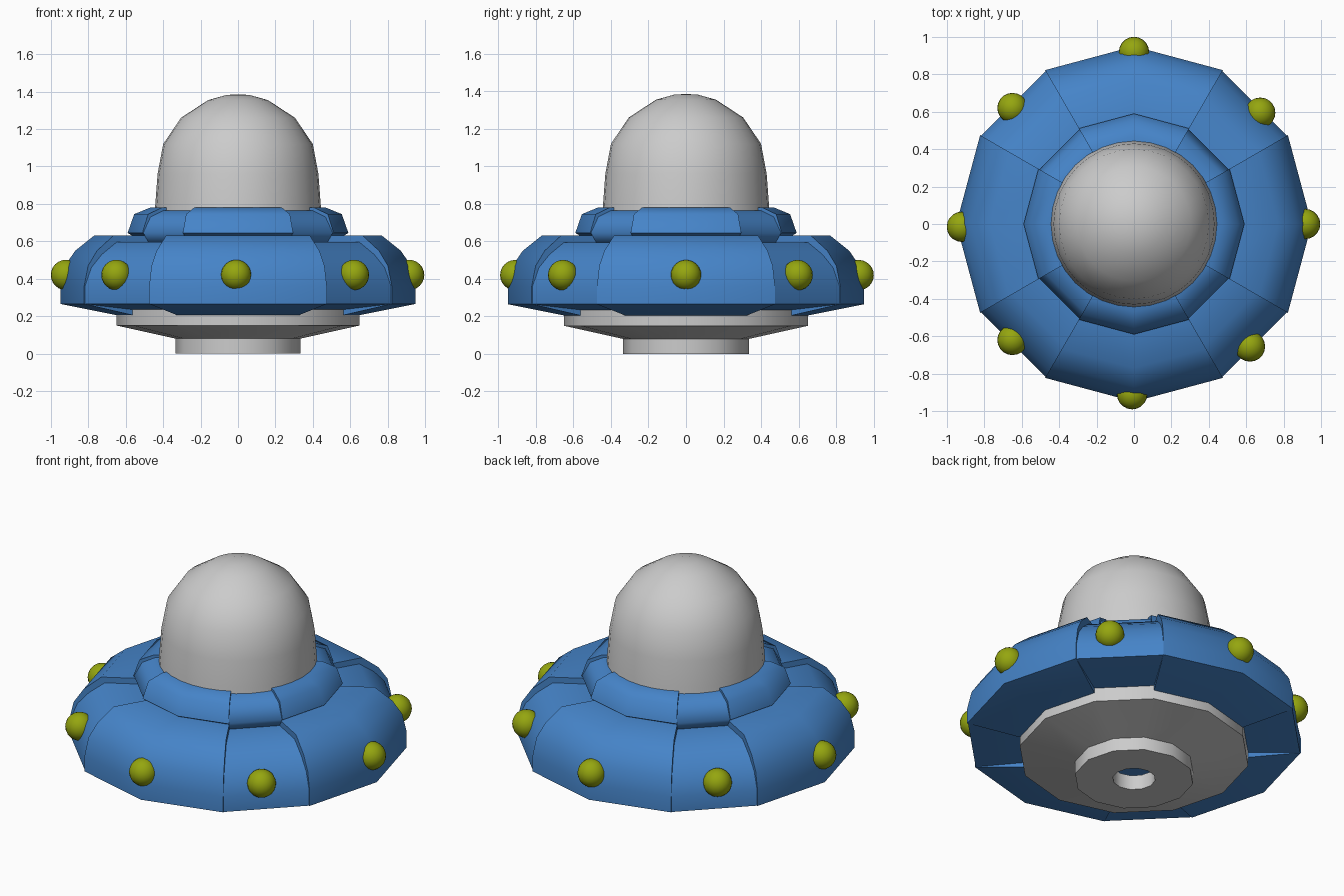
import bpy, bmesh
from math import sin, cos, pi, radians

if "Cube" in bpy.data.objects:
    bpy.data.objects.remove(bpy.data.objects["Cube"])


def material(name, rgb):
    m = bpy.data.materials.new(name)
    m.diffuse_color = (*rgb, 1)
    m.use_nodes = True
    m.node_tree.nodes["Principled BSDF"].inputs["Base Color"].default_value = m.diffuse_color
    return m


BLUE = material("blue_paint", (0.06, 0.23, 0.58))
GREEN = material("lime_glass", (0.30, 0.38, 0.005))


def finish(name, bm, mat=None, angle=60):
    bmesh.ops.remove_doubles(bm, verts=bm.verts, dist=1e-5)
    bmesh.ops.recalc_face_normals(bm, faces=bm.faces)
    me = bpy.data.meshes.new(name)
    bm.to_mesh(me)
    bm.free()
    ob = bpy.data.objects.new(name, me)
    bpy.context.collection.objects.link(ob)
    if mat:
        me.materials.append(mat)
    bpy.ops.object.select_all(action='DESELECT')
    bpy.context.view_layer.objects.active = ob
    ob.select_set(True)
    bpy.ops.object.shade_smooth_by_angle(angle=radians(angle))
    return ob


def sweep(bm, profile, start, end, steps, closed):
    """Sweep an (r, z) profile around z; closed profiles of partial sweeps get end caps."""
    rings = []
    for i in range(steps + 1):
        a = radians(start + (end - start) * i / steps)
        rings.append([bm.verts.new((r * cos(a), r * sin(a), z)) for r, z in profile])
    n = len(profile)
    for A, B in zip(rings, rings[1:]):
        for j in range(n if closed else n - 1):
            k = (j + 1) % n
            bm.faces.new((A[j], B[j], B[k], A[k]))
    if closed and end - start < 360:
        bm.faces.new(rings[0])
        bm.faces.new(rings[-1])


def lathe(name, profile, steps, mat=None, closed=False, angle=60):
    bm = bmesh.new()
    sweep(bm, profile, 0, 360, steps, closed)
    return finish(name, bm, mat, angle)


def plated_ring(name, wide, narrow):
    """Four wide plates on the axes, four narrow recessed plates on the diagonals."""
    for q in range(4):
        for kind, prof, a0, a1, steps in (("wide", wide, -30, 30, 2),
                                          ("narrow", narrow, 30, 60, 1)):
            bm = bmesh.new()
            sweep(bm, prof, a0 + 90 * q, a1 + 90 * q, steps, True)
            finish(f"{name}_{kind}_plate_{q + 1}", bm, BLUE)


# Hull plates
plated_ring("hull",
            [(0.50, 0.63), (0.77, 0.63), (0.87, 0.55), (0.925, 0.47), (0.95, 0.36),
             (0.95, 0.265), (0.65, 0.205), (0.50, 0.205)],
            [(0.50, 0.595), (0.75, 0.595), (0.84, 0.53), (0.905, 0.46), (0.945, 0.36),
             (0.945, 0.265), (0.65, 0.235), (0.50, 0.235)])

# Collar plates under the dome
plated_ring("collar",
            [(0.40, 0.78), (0.47, 0.78), (0.555, 0.745), (0.59, 0.645), (0.55, 0.62), (0.40, 0.62)],
            [(0.40, 0.765), (0.46, 0.765), (0.54, 0.73), (0.585, 0.645), (0.55, 0.59), (0.40, 0.59)])

# Solid core behind the plates
lathe("hull_core", [(0, 0.24), (0.55, 0.24), (0.55, 0.59), (0.43, 0.62), (0.43, 0.76), (0, 0.76)],
      12, BLUE, angle=30)

# Dome
lathe("dome", [(0.445, 0.76), (0.442, 0.80), (0.43, 0.96), (0.40, 1.12), (0.305, 1.26),
               (0.16, 1.355), (0.06, 1.383), (0, 1.385)], 32)

# Base with a round port in the floor
lathe("base", [(0.12, 0.09), (0.12, 0.0), (0.335, 0.0), (0.335, 0.08), (0.65, 0.15),
               (0.65, 0.25), (0.58, 0.25), (0.30, 0.09)], 12, closed=True, angle=70)

# Lamps around the rim
for i, (x, y) in enumerate([(0.0, 0.92), (0.675, 0.595), (0.915, 0.0), (0.62, -0.655),
                            (-0.01, -0.91), (-0.65, -0.62), (-0.92, -0.015), (-0.65, 0.62)]):
    bm = bmesh.new()
    bmesh.ops.create_uvsphere(bm, u_segments=20, v_segments=12, radius=0.081)
    bmesh.ops.translate(bm, verts=bm.verts, vec=(x, y, 0.42))
    finish(f"rim_lamp_{i + 1}", bm, GREEN)
